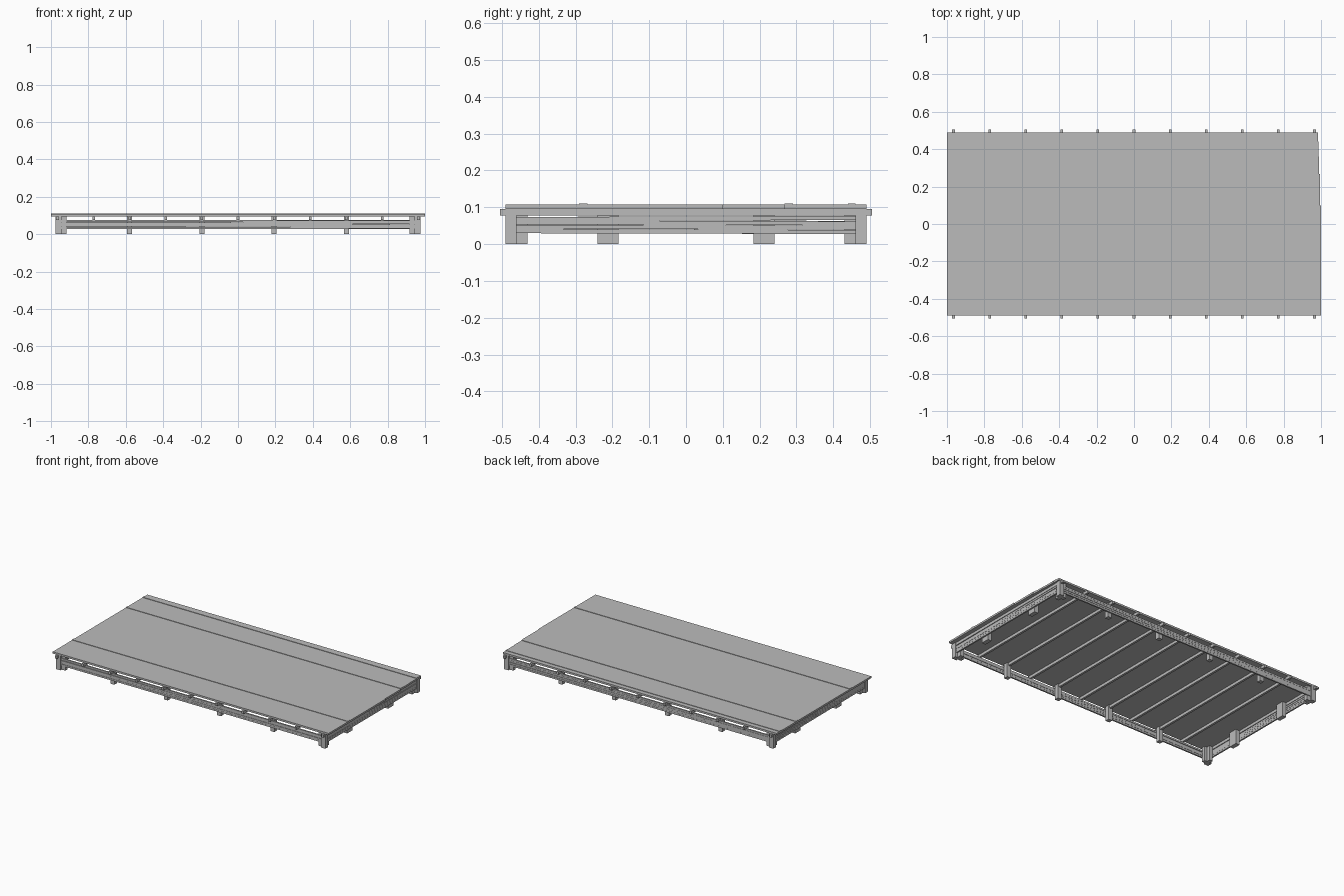
import bpy
import random
from mathutils import Matrix

random.seed(4)
if "Cube" in bpy.data.objects:
    bpy.data.objects.remove(bpy.data.objects["Cube"], do_unlink=True)

grey = bpy.data.materials.new("weathered_grey")
grey.use_nodes = True
tone = (0.5, 0.5, 0.5, 1)
grey.diffuse_color = tone
grey.node_tree.nodes["Principled BSDF"].inputs["Base Color"].default_value = tone


def box(name, x, y, z, tilt=0, axis="Y"):
    """Box spanning the given (low, high) ranges, optionally tilted about its centre."""
    spans = (x, y, z)
    bpy.ops.mesh.primitive_cube_add(size=1)
    ob = bpy.context.object
    ob.name = name
    ob.data.transform(Matrix.Diagonal([hi - lo for lo, hi in spans] + [1]))
    ob.location = [(lo + hi) / 2 for lo, hi in spans]
    if tilt:
        ob.data.transform(Matrix.Rotation(tilt, 4, axis))
    ob.data.materials.append(grey)
    return ob


def around(centre, half):
    return (centre - half, centre + half)


# Deck boards, some sitting slightly proud, with uneven right-hand ends
board_edges = [-0.49, -0.29, -0.268, -0.06, 0.1, 0.268, 0.29, 0.36, 0.44, 0.46, 0.49]
proud = (1, 5, 8)
for i, (low, high) in enumerate(zip(board_edges, board_edges[1:])):
    end = 1 - 0.016 * max(0, (low + 0.06) / 0.52)
    top = 0.110 if i in proud else 0.107
    box("deck_board", (-1, end), (low, high), (0.095, top))

# Joists across the deck, poking out at front and back
for i in range(11):
    box("joist", around((i - 5) * 0.193, 0.007), (-0.505, 0.505), (0.077, 0.095))

# Corner posts with a short leg tucked behind each neighbouring rail
for sx in (-1, 1):
    for sy in (-1, 1):
        box("corner_post", around(sx * 0.96, 0.016), around(sy * 0.475, 0.015), (0, 0.095))
        box("corner_leg_end", around(sx * 0.949, 0.012), around(sy * 0.445, 0.015), (0, 0.095))
        box("corner_leg_side", around(sx * 0.931, 0.013), around(sy * 0.465, 0.012), (0, 0.095))

# Intermediate posts behind the rails
for s in (-1, 1):
    for x in (-0.58, -0.193, 0.193, 0.58):
        box("side_post", around(x, 0.014), around(s * 0.458, 0.014), (0, 0.095))
    for y in (-0.212, 0.212):
        box("end_post", around(s * 0.945, 0.014), around(y, 0.028), (0, 0.095))

# Skirt rails, stacked and slightly crooked
for s in (-1, 1):
    for i in range(4):
        z = around(0.034 + 0.0118 * i, 0.0055)
        box("side_rail", (-0.945, 0.945), around(s * 0.477, 0.005), z,
            random.uniform(-0.002, 0.002), "Y")
        box("end_rail", around(s * 0.965, 0.005), (-0.46, 0.46), z,
            random.uniform(-0.004, 0.004), "X")
